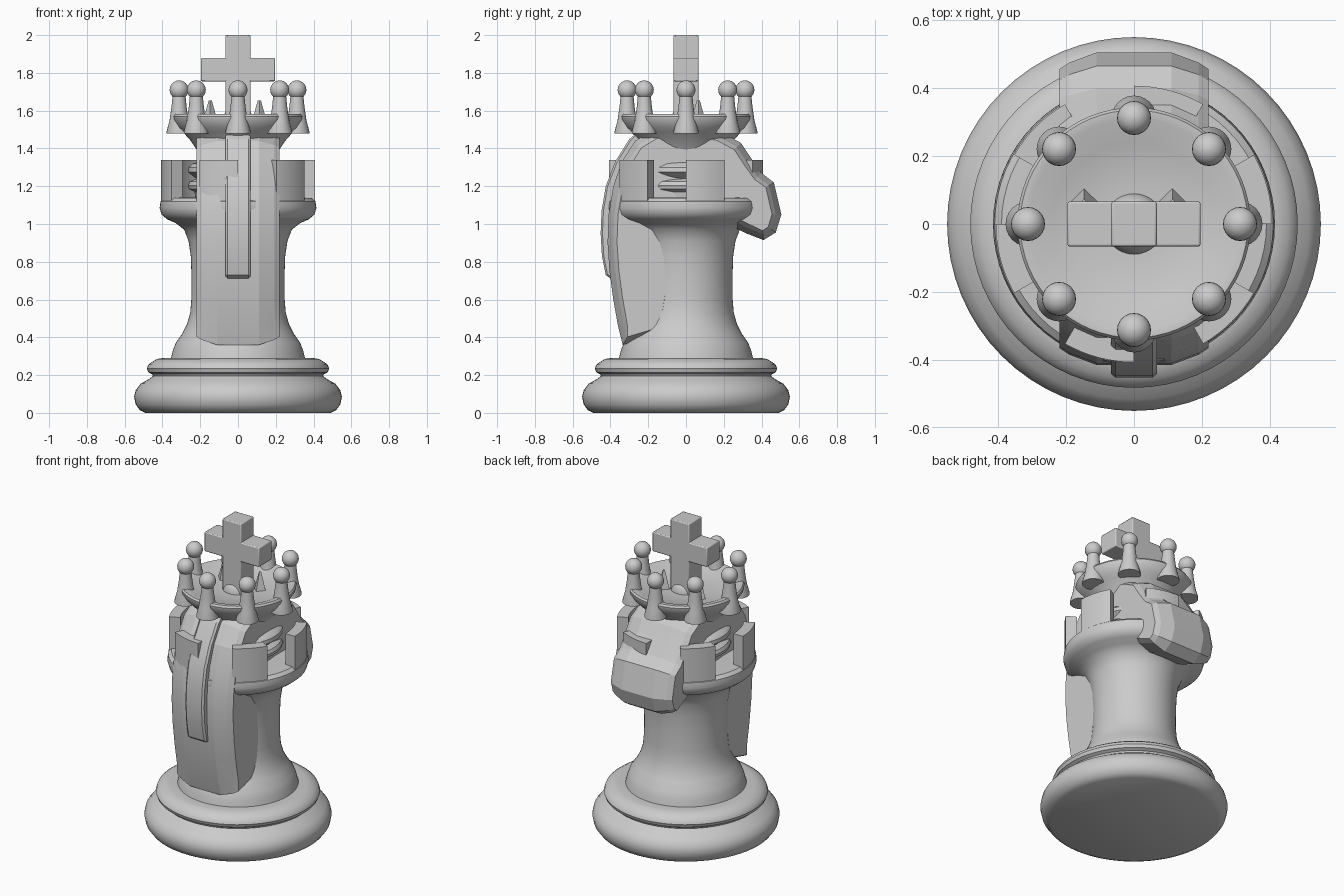
import bpy, bmesh
from math import sin, cos, pi, radians
from mathutils import Vector

if "Cube" in bpy.data.objects:
    bpy.data.objects.remove(bpy.data.objects["Cube"])


def finish(name, bm, smooth=35, bevel=0):
    bmesh.ops.recalc_face_normals(bm, faces=bm.faces[:])
    me = bpy.data.meshes.new(name)
    bm.to_mesh(me)
    bm.free()
    ob = bpy.data.objects.new(name, me)
    bpy.context.collection.objects.link(ob)
    if bevel:
        m = ob.modifiers.new("Bevel", 'BEVEL')
        m.width, m.segments = bevel, 2
    bpy.ops.object.select_all(action='DESELECT')
    bpy.context.view_layer.objects.active = ob
    ob.select_set(True)
    if smooth:
        bpy.ops.object.shade_smooth_by_angle(angle=radians(smooth))
    return ob


def lathe(name, profile, n=64, at=(0, 0)):
    bm = bmesh.new()
    rings = []
    for r, z in profile:
        rings.append([bm.verts.new((at[0] + r * cos(2 * pi * i / n), at[1] + r * sin(2 * pi * i / n), z))
                      for i in range(n)])
    for a, b in zip(rings, rings[1:]):
        for i in range(n):
            bm.faces.new((a[i], a[(i + 1) % n], b[(i + 1) % n], b[i]))
    bm.faces.new(rings[0])
    bm.faces.new(rings[-1])
    return finish(name, bm)


def slab(name, outline, layers):
    """Side outline (y, z) lofted across x; each layer is (x, inset)."""
    bm = bmesh.new()
    pts = [Vector(p) for p in outline]
    n = len(pts)
    rings = []
    for x, inset in layers:
        ring = []
        for i, p in enumerate(pts):
            d1 = (p - pts[i - 1]).normalized()
            d2 = (pts[(i + 1) % n] - p).normalized()
            t = (d1 + d2).normalized()
            q = p + Vector((t.y, -t.x)) * inset
            ring.append(bm.verts.new((x, q.x, q.y)))
        rings.append(ring)
    for a, b in zip(rings, rings[1:]):
        for i in range(n):
            bm.faces.new((a[i], a[(i + 1) % n], b[(i + 1) % n], b[i]))
    bm.faces.new(rings[0])
    bm.faces.new(rings[-1])
    return finish(name, bm, 12)


def box(name, lo, hi, bevel=0.006):
    bm = bmesh.new()
    bmesh.ops.create_cube(bm, size=1)
    for v in bm.verts:
        v.co = [(a + b) / 2 + c * (b - a) for a, b, c in zip(lo, hi, v.co)]
    return finish(name, bm, 35, bevel)


# Turned base and tower
lathe("tower_body", [
    (0.49, 0), (0.52, 0.015), (0.542, 0.045), (0.55, 0.085), (0.542, 0.12), (0.515, 0.155), (0.47, 0.18),
    (0.45, 0.195), (0.455, 0.205), (0.475, 0.215), (0.482, 0.235), (0.475, 0.255), (0.455, 0.27),
    (0.43, 0.285), (0.40, 0.29), (0.355, 0.29), (0.345, 0.33), (0.33, 0.37), (0.295, 0.42), (0.27, 0.47),
    (0.253, 0.53), (0.247, 0.6), (0.246, 0.72), (0.25, 0.83), (0.262, 0.91), (0.285, 0.97),
    (0.33, 1.005), (0.375, 1.025), (0.405, 1.05), (0.415, 1.085), (0.41, 1.12), (0.39, 1.138), (0.33, 1.14)])

# Six battlements
for k in range(6):
    bm = bmesh.new()
    secs = []
    for j in range(9):
        a = radians(60 * k + 30 * j / 8)
        secs.append([bm.verts.new((r * cos(a), r * sin(a), z))
                     for r, z in ((0.34, 1.1), (0.407, 1.1), (0.407, 1.34), (0.34, 1.34))])
    for a, b in zip(secs, secs[1:]):
        for i in range(4):
            bm.faces.new((a[i], a[(i + 1) % 4], b[(i + 1) % 4], b[i]))
    bm.faces.new(secs[0])
    bm.faces.new(secs[-1])
    finish("battlement", bm)

# Ringed collar and crown cup
lathe("collar", [(0.22, 1.1), (0.23, 1.17), (0.26, 1.185), (0.265, 1.205), (0.255, 1.225), (0.22, 1.24),
                 (0.24, 1.255), (0.265, 1.275), (0.262, 1.3), (0.24, 1.32), (0.205, 1.33), (0.2, 1.38)])
lathe("crown_cup", [(0.19, 1.34), (0.21, 1.38), (0.25, 1.44), (0.29, 1.485), (0.315, 1.51), (0.34, 1.55),
                    (0.343, 1.57), (0.335, 1.582), (0.31, 1.582), (0.24, 1.55), (0.1, 1.54)])

# Crown points with balls
for k in range(8):
    a = k * pi / 4
    c = (0.312 * cos(a), 0.312 * sin(a))
    lathe("crown_point", [(0.066, 1.48), (0.066, 1.49), (0.05, 1.55), (0.04, 1.62), (0.034, 1.68)], 24, c)
    lathe("crown_ball", [(max(0.0005, 0.05 * sin(pi * i / 12)), 1.71 - 0.05 * cos(pi * i / 12))
                         for i in range(13)], 24, c)

# Cross on its central ball
lathe("crown_dome", [(0.09 * cos(pi * i / 18), 1.53 + 0.09 * sin(pi * i / 18)) for i in range(9)], 32)
box("cross_upright", (-0.067, -0.066, 1.54), (0.067, 0.066, 2.0))
box("cross_bar", (-0.196, -0.066, 1.755), (0.196, 0.066, 1.88))

# Horse head: neck to the front, muzzle to the back
layers = [(-0.22, -0.05), (-0.19, -0.03), (-0.11, 0), (0.11, 0), (0.19, -0.03), (0.22, -0.05)]
slab("horse_head", [
    (-0.335, 0.36), (-0.10, 0.42), (-0.05, 0.7), (0.0, 1.0), (0.2, 1.01), (0.32, 0.95), (0.41, 0.915),
    (0.475, 0.955), (0.505, 1.05), (0.465, 1.22), (0.40, 1.27), (0.35, 1.34), (0.29, 1.43), (0.18, 1.49),
    (0.0, 1.52), (-0.17, 1.50), (-0.27, 1.44), (-0.34, 1.33), (-0.385, 1.2), (-0.41, 1.05), (-0.415, 0.9),
    (-0.405, 0.75), (-0.385, 0.6), (-0.36, 0.46)], layers)
slab("mane_ridge", [
    (-0.37, 0.69), (-0.3, 0.72), (-0.3, 1.2), (-0.2, 1.45), (-0.2, 1.53), (-0.30, 1.45), (-0.375, 1.33),
    (-0.425, 1.2), (-0.447, 1.07), (-0.452, 0.95), (-0.445, 0.83), (-0.425, 0.73)],
    [(-0.067, -0.01), (-0.055, 0), (0.055, 0), (0.067, -0.01)])

# Ear tips poking through the crown
for x in (-0.147, 0.113):
    bm = bmesh.new()
    bmesh.ops.create_cone(bm, cap_ends=True, segments=4, radius1=0.05, radius2=0.008, depth=0.15)
    bmesh.ops.translate(bm, verts=bm.verts[:], vec=(x, 0.065, 1.58))
    finish("ear", bm, 0)
